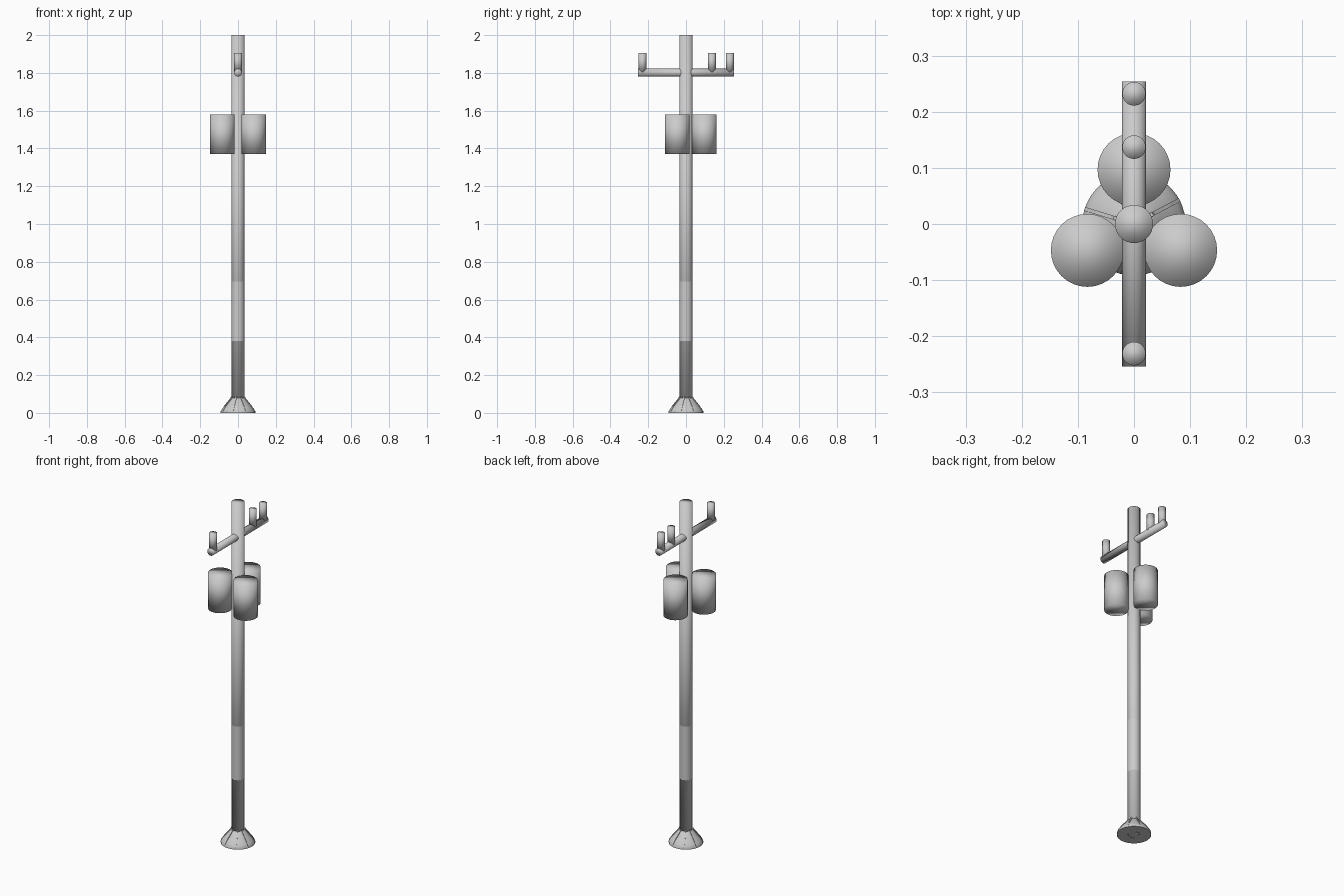
import bpy, bmesh, math
from mathutils import Matrix

if "Cube" in bpy.data.objects:
    bpy.data.objects.remove(bpy.data.objects["Cube"])


def finish(bm, name):
    bmesh.ops.recalc_face_normals(bm, faces=bm.faces)
    mesh = bpy.data.meshes.new(name)
    bm.to_mesh(mesh)
    bm.free()
    obj = bpy.data.objects.new(name, mesh)
    bpy.context.collection.objects.link(obj)
    return obj


def cylinder(name, radius, length, center, along_y=False, caps=True):
    bm = bmesh.new()
    m = Matrix.Translation(center)
    if along_y:
        m = m @ Matrix.Rotation(math.pi / 2, 4, 'X')
    bmesh.ops.create_cone(bm, cap_ends=caps, segments=32, radius1=radius,
                          radius2=radius, depth=length, matrix=m)
    for f in bm.faces:
        f.smooth = True
    return finish(bm, name)


def lathe(name, profile, segments=32):
    bm = bmesh.new()
    rings = []
    for r, z in profile:
        rings.append([bm.verts.new((r * math.cos(2 * math.pi * i / segments),
                                    r * math.sin(2 * math.pi * i / segments), z))
                      for i in range(segments)])
    for a, b in zip(rings, rings[1:]):
        for i in range(segments):
            j = (i + 1) % segments
            bm.faces.new((a[i], a[j], b[j], b[i])).smooth = True
    bm.faces.new(rings[0])
    bm.faces.new(rings[-1])
    return finish(bm, name)


def rib(name, profile, thickness, angle):
    bm = bmesh.new()
    sides = [[bm.verts.new((r, s * thickness / 2, z)) for r, z in profile]
             for s in (-1, 1)]
    bm.faces.new(sides[0])
    bm.faces.new(sides[1])
    n = len(profile)
    for i in range(n):
        j = (i + 1) % n
        bm.faces.new((sides[0][i], sides[0][j], sides[1][j], sides[1][i]))
    bm.transform(Matrix.Rotation(angle, 4, 'Z'))
    return finish(bm, name)


# Pole and the sleeve around its lower part
cylinder("pole", 0.034, 2.0, (0, 0, 1.0))
cylinder("pole_sleeve", 0.0348, 0.315, (0, 0, 0.538), caps=False)

# Flared foot with eight ribs
lathe("foot", [(0.092, 0.0), (0.092, 0.008), (0.084, 0.022), (0.070, 0.040),
               (0.052, 0.060), (0.039, 0.076), (0.034, 0.080)])
rib_profile = [(0.03, 0.002), (0.092, 0.002), (0.092, 0.012), (0.073, 0.041),
               (0.042, 0.077), (0.038, 0.088), (0.03, 0.088)]
for k in range(8):
    rib(f"foot_rib_{k + 1}", rib_profile, 0.007, math.radians(28 + 45 * k))

# Three transformer cans spaced evenly around the pole
for k in range(3):
    a = math.radians(90 + 120 * k)
    cylinder(f"transformer_can_{k + 1}", 0.065, 0.208,
             (0.096 * math.cos(a), 0.096 * math.sin(a) + 0.001, 1.475))

# Crossarm with three insulators
cylinder("crossarm", 0.021, 0.508, (0, 0, 1.801), along_y=True)
for k, y in enumerate((-0.231, 0.137, 0.232)):
    cylinder(f"insulator_{k + 1}", 0.021, 0.1, (0, y, 1.855))
